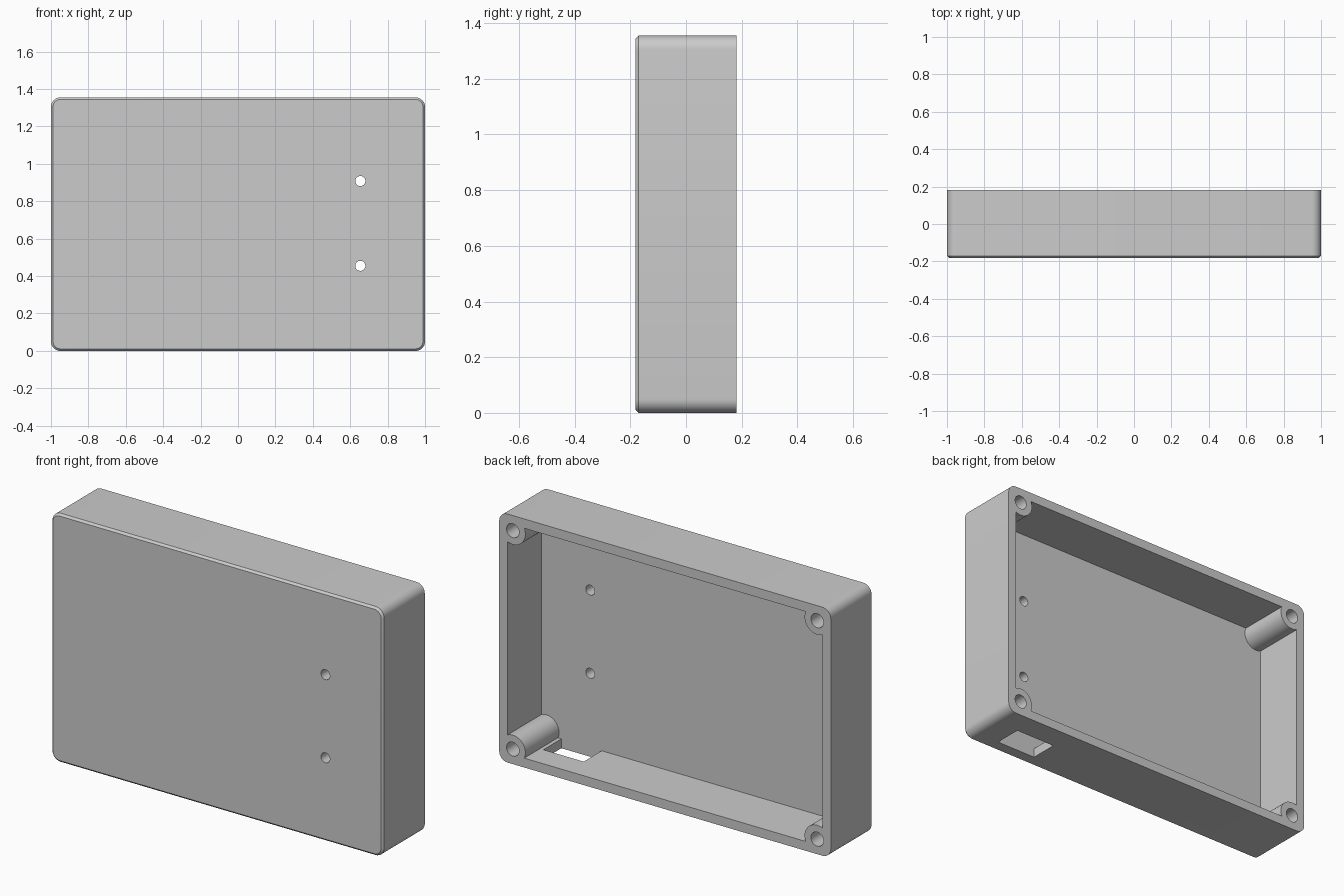
import bpy, bmesh, math
from mathutils import Matrix, Vector

cube = bpy.data.objects.get("Cube")
if cube:
    bpy.data.objects.remove(cube, do_unlink=True)

H, D = 1.355, 0.362            # height and depth, width is 2
WALL = 0.051
FLOOR_Y = -D / 2 + 0.072
BOSS_INSET, BOSS_R, SCREW_R = 0.082, 0.076, 0.038

grey = bpy.data.materials.new("plain grey")
grey.use_nodes = True
grey.diffuse_color = (0.6, 0.6, 0.6, 1)
grey.node_tree.nodes["Principled BSDF"].inputs["Base Color"].default_value = grey.diffuse_color


def to_object(name, bm):
    bmesh.ops.recalc_face_normals(bm, faces=bm.faces)
    mesh = bpy.data.meshes.new(name)
    bm.to_mesh(mesh)
    bm.free()
    mesh.materials.append(grey)
    obj = bpy.data.objects.new(name, mesh)
    bpy.context.collection.objects.link(obj)
    return obj


def box_bm(lo, hi):
    lo, hi = Vector(lo), Vector(hi)
    bm = bmesh.new()
    bmesh.ops.create_cube(bm, size=1)
    bmesh.ops.scale(bm, vec=hi - lo, verts=bm.verts)
    bmesh.ops.translate(bm, vec=(lo + hi) / 2, verts=bm.verts)
    return bm


def rod(name, x, z, radius, y0, y1):
    """Cylinder running along y."""
    bm = bmesh.new()
    place = Matrix.Translation((x, (y0 + y1) / 2, z)) @ Matrix.Rotation(math.pi / 2, 4, 'X')
    bmesh.ops.create_cone(bm, cap_ends=True, segments=40, radius1=radius,
                          radius2=radius, depth=y1 - y0, matrix=place)
    return to_object(name, bm)


def cut(target, cutter):
    """Subtract the cutter for good and remove it."""
    cutter.hide_render = True
    mod = target.modifiers.new("cut", 'BOOLEAN')
    mod.operation, mod.solver, mod.object = 'DIFFERENCE', 'EXACT', cutter
    bpy.context.view_layer.objects.active = target
    bpy.ops.object.modifier_apply(modifier=mod.name)
    bpy.data.objects.remove(cutter, do_unlink=True)


# Outer body: rounded corners, then a chamfer round the front face
bm = box_bm((-1, -D / 2, 0), (1, D / 2, H))
corners = [e for e in bm.edges if abs(e.verts[0].co.y - e.verts[1].co.y) > 0.1]
bmesh.ops.bevel(bm, geom=corners, offset=0.05, segments=8, profile=0.5, affect='EDGES')
front = [e for e in bm.edges if all(v.co.y < -D / 2 + 0.001 for v in e.verts)]
bmesh.ops.bevel(bm, geom=front, offset=0.011, segments=1, affect='EDGES')
case = to_object("enclosure_shell", bm)

# Cavity open at the back, leaving a full-depth screw boss in each corner
cavity = to_object("cavity", box_bm((WALL - 1, FLOOR_Y, WALL), (1 - WALL, D, H - WALL)))
boss_spots = [(sx * (1 - BOSS_INSET), z) for sx in (-1, 1)
              for z in (BOSS_INSET, H - BOSS_INSET)]
for x, z in boss_spots:
    cut(cavity, rod("boss", x, z, BOSS_R, -D, 2 * D))
cut(case, cavity)

# Blind screw holes in the bosses
for x, z in boss_spots:
    cut(case, rod("screw_hole", x, z, SCREW_R, FLOOR_Y, D))

# Two round holes through the front panel
for z in (0.455, 0.908):
    cut(case, rod("panel_hole", 0.654, z, 0.027, -D, 0))

# Connector slot through the bottom wall
cut(case, to_object("slot", box_bm((0.585, FLOOR_Y, -0.1), (0.828, 0.046, WALL + 0.02))))

# Smooth curved walls, keep the edges sharp
bpy.ops.object.select_all(action='DESELECT')
case.select_set(True)
bpy.context.view_layer.objects.active = case
bpy.ops.object.shade_smooth_by_angle(angle=math.radians(30))
